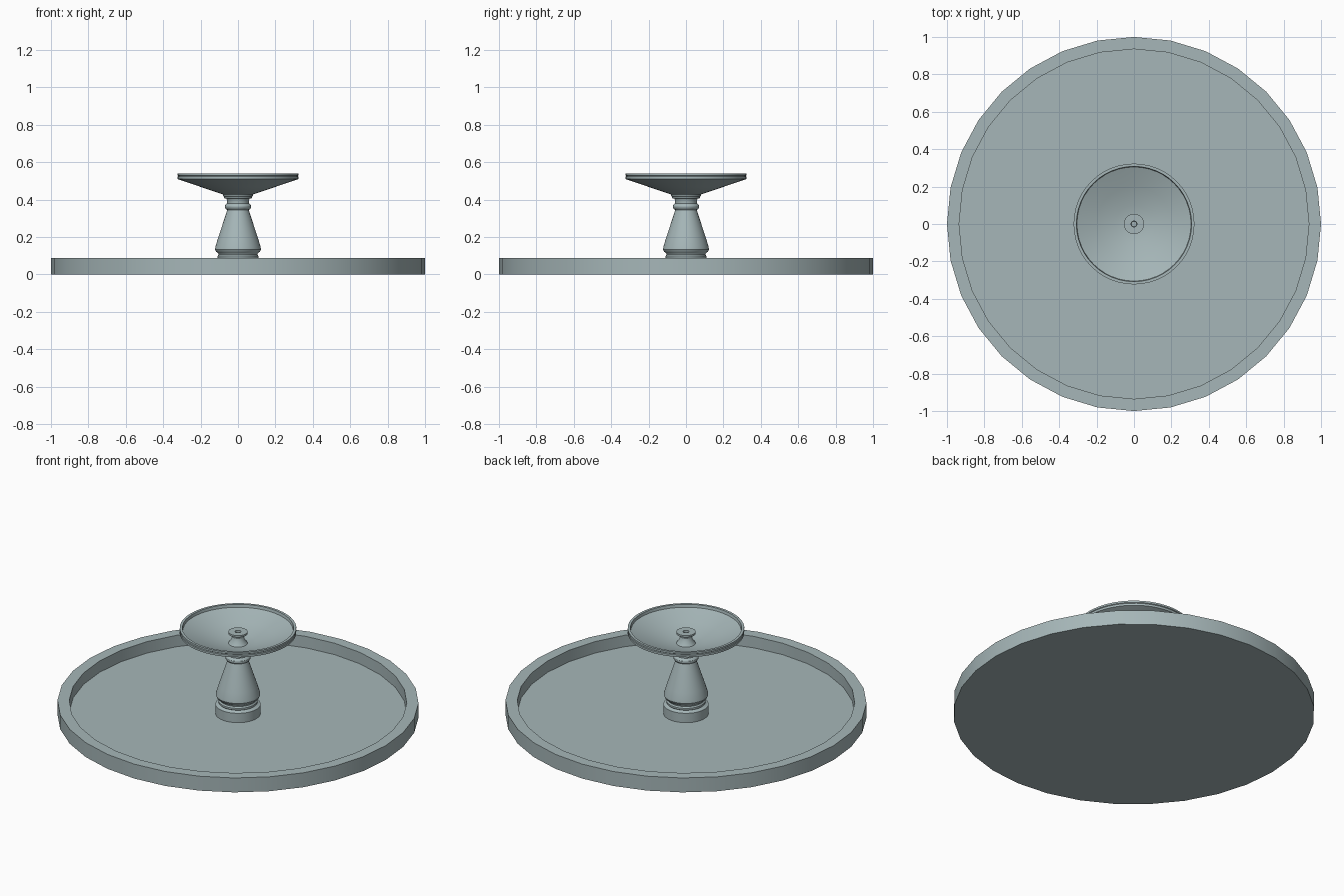
import bpy, bmesh, math

stone = bpy.data.materials.new("grey green stone")
stone.diffuse_color = (0.38, 0.47, 0.48, 1)


def lathe(name, profile, sides, angle=30):
    """Spin an (r, z) profile around z; points with r = 0 close the ends."""
    bm = bmesh.new()
    rings = []
    for r, z in profile:
        if r == 0:
            rings.append([bm.verts.new((0, 0, z))] * sides)
        else:
            rings.append([bm.verts.new((r * math.cos(2 * math.pi * i / sides),
                                        r * math.sin(2 * math.pi * i / sides), z))
                          for i in range(sides)])
    for a, b in zip(rings, rings[1:]):
        for i in range(sides):
            j = (i + 1) % sides
            bm.faces.new(list(dict.fromkeys((a[i], a[j], b[j], b[i]))))
    bmesh.ops.recalc_face_normals(bm, faces=bm.faces)
    mesh = bpy.data.meshes.new(name)
    bm.to_mesh(mesh)
    bm.free()
    mesh.materials.append(stone)
    ob = bpy.data.objects.new(name, mesh)
    bpy.context.collection.objects.link(ob)
    bpy.ops.object.select_all(action='DESELECT')
    ob.select_set(True)
    bpy.context.view_layer.objects.active = ob
    bpy.ops.object.shade_smooth_by_angle(angle=math.radians(angle))
    return ob


# Wide shallow pool with a flat rim
lathe("basin", [(0, 0), (1, 0), (1, 0.088), (0.935, 0.088), (0.935, 0.018), (0, 0.018)], 32)

# Turned pedestal: plinth, foot ring, bulging body, collar and neck
lathe("pedestal", [
    (0, 0.01), (0.125, 0.01), (0.125, 0.075), (0.112, 0.078), (0.105, 0.084),
    (0.109, 0.09), (0.109, 0.098), (0.103, 0.106), (0.105, 0.112), (0.117, 0.121),
    (0.123, 0.134), (0.12, 0.15), (0.108, 0.19), (0.09, 0.245), (0.072, 0.3),
    (0.057, 0.345), (0.064, 0.348), (0.07, 0.357), (0.07, 0.367), (0.064, 0.376),
    (0.058, 0.38), (0.058, 0.395), (0.063, 0.405), (0.074, 0.408), (0.074, 0.416),
    (0.08, 0.42), (0.08, 0.435), (0, 0.435)], 48)

# Upper bowl with a stepped lip
lathe("bowl", [
    (0, 0.428), (0.08, 0.428), (0.2, 0.468), (0.318, 0.508), (0.323, 0.51),
    (0.323, 0.523), (0.319, 0.526), (0.323, 0.529), (0.323, 0.54),
    (0.308, 0.54), (0.305, 0.523), (0.2, 0.482), (0.1, 0.452), (0, 0.44)], 48)

# Flared water spout with a small hole
lathe("spout", [
    (0, 0.435), (0.06, 0.435), (0.05, 0.452), (0.037, 0.47), (0.033, 0.487),
    (0.037, 0.5), (0.054, 0.506), (0.054, 0.517), (0.016, 0.517),
    (0.014, 0.49), (0, 0.49)], 32)
